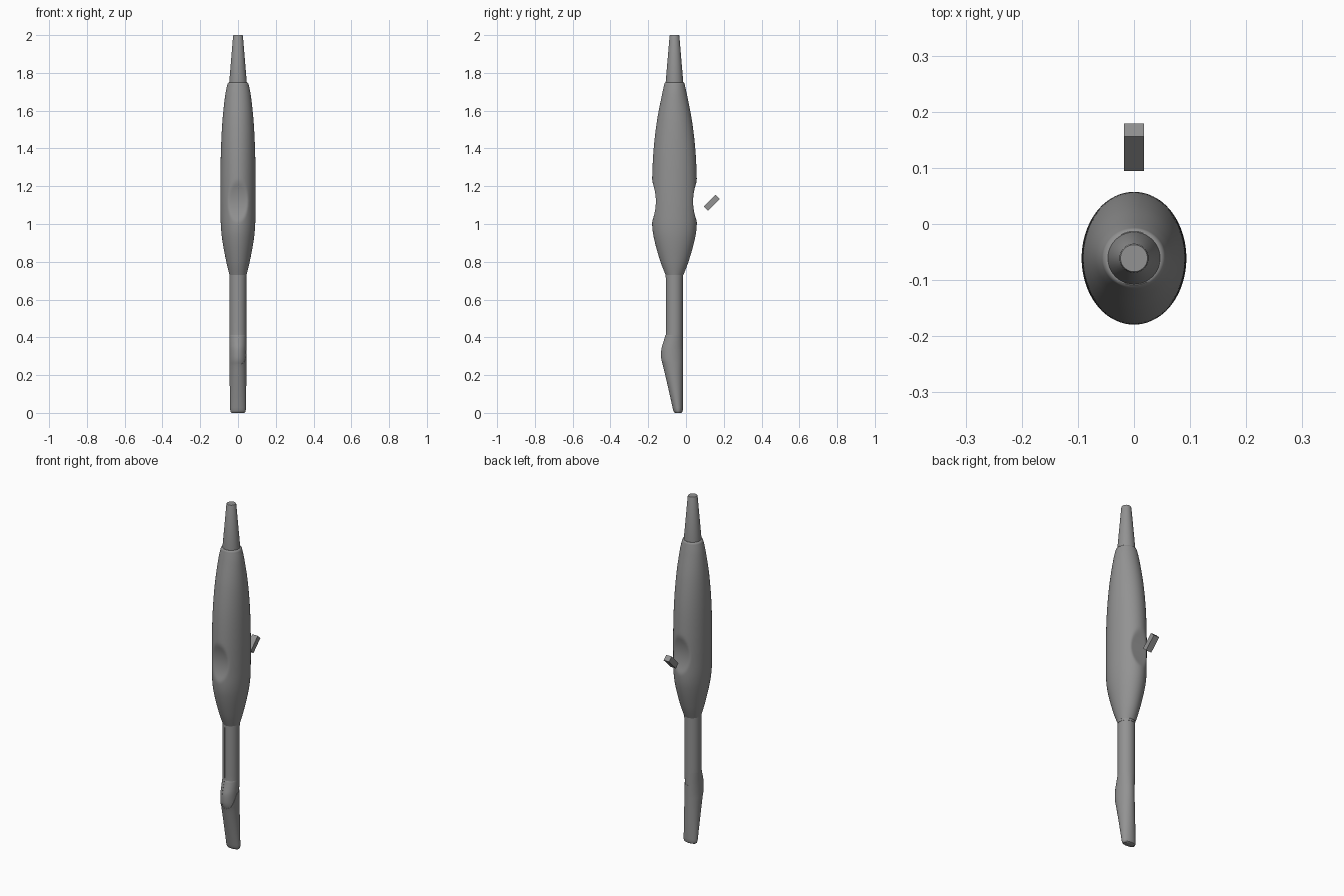
import bpy, bmesh, math
from mathutils import Matrix

if "Cube" in bpy.data.objects:
    bpy.data.objects.remove(bpy.data.objects["Cube"])

CY = -0.061  # centre line of the handle
GREY = bpy.data.materials.new("dark_grey")
GREY.diffuse_color = (0.29, 0.29, 0.29, 1)
GREY.use_nodes = True
GREY.node_tree.nodes["Principled BSDF"].inputs["Base Color"].default_value = GREY.diffuse_color


def smooth_rows(rows, steps):
    """Catmull-Rom subdivision of section rows."""
    out = []
    for i in range(len(rows) - 1):
        a, b = rows[max(i - 1, 0)], rows[i]
        c, d = rows[i + 1], rows[min(i + 2, len(rows) - 1)]
        for k in range(steps):
            t = k / steps
            out.append([0.5 * (2*q + (r - p)*t + (2*p - 5*q + 4*r - s)*t*t
                               + (3*q - p - 3*r + s)*t**3)
                        for p, q, r, s in zip(a, b, c, d)])
    out.append(list(rows[-1]))
    return out


def shade(ob, angle=35):
    bpy.ops.object.select_all(action='DESELECT')
    ob.select_set(True)
    bpy.context.view_layer.objects.active = ob
    bpy.ops.object.shade_smooth_by_angle(angle=math.radians(angle))


def finish(name, bm):
    bmesh.ops.recalc_face_normals(bm, faces=bm.faces)
    me = bpy.data.meshes.new(name)
    bm.to_mesh(me)
    bm.free()
    me.materials.append(GREY)
    ob = bpy.data.objects.new(name, me)
    bpy.context.collection.objects.link(ob)
    shade(ob)
    return ob


def loft(name, rows, n=64, warp=None):
    """Skin elliptical sections (z, front y, back y, half width)."""
    bm = bmesh.new()
    rings = []
    for z, y0, y1, rx in rows:
        ring = []
        for k in range(n):
            a = 2 * math.pi * k / n
            p = (rx * math.cos(a), (y0 + y1) / 2 + (y1 - y0) / 2 * math.sin(a), z)
            ring.append(bm.verts.new(warp(*p) if warp else p))
        rings.append(ring)
    for a, b in zip(rings, rings[1:]):
        for k in range(n):
            j = (k + 1) % n
            bm.faces.new((a[k], a[j], b[j], b[k]))
    bm.faces.new(rings[0][::-1])
    bm.faces.new(rings[-1])
    return finish(name, bm)


# Handle body with a soft-edged thumb scoop pressed into the front and back
def scoop(x, y, z):
    d = y - CY
    a, limit, k = abs(d), 0.0985 + 1.8 * (z - 1.12) ** 2, 0.005
    h = max(k - abs(a - limit), 0) / k
    return (x, CY + math.copysign(max(min(a, limit) - h * h * k / 4 * (a > k), 0), d), z)


profile = [(0.73, .047, .045), (0.80, .074, .062), (0.90, .103, .081),
           (0.98, .117, .090), (1.08, .1185, .093), (1.24, .118, .093),
           (1.40, .110, .090), (1.55, .092, .082), (1.68, .067, .068), (1.74, .054, .056)]
body_rows = [(z, CY - ry, CY + ry, rx) for z, ry, rx in smooth_rows(profile, 10)]
body_rows += [(1.746, CY - .052, CY + .052, .053), (1.749, CY - .048, CY + .048, .048)]
loft("handle_body", body_rows, n=96, warp=scoop)

# Tapered cable strain relief
loft("strain_relief", [(z, CY - r, CY + r, r) for z, r in
     [(1.74, .0465), (1.75, .0465), (1.995, .026), (2.0, .024)]], n=48)

# Probe shell: rounded tip, front swelling and straight shaft
tip = [(0, -.058, -.026, .034), (.004, -.064, -.020, .038), (.014, -.068, -.017, .041)]
stem = [(.014, -.068, -.017, .041), (.10, -.087, -.016, .043), (.20, -.110, -.016, .0445),
        (.25, -.122, -.016, .045), (.275, -.130, -.016, .045), (.30, -.133, -.016, .045),
        (.34, -.131, -.016, .045), (.375, -.121, -.016, .045), (.41, -.111, -.016, .045),
        (.44, -.108, -.016, .045), (.735, -.108, -.016, .045)]
rows = smooth_rows(stem, 4)
shell = loft("probe_shell", tip + rows[1:])

# Inset cover fills the opening of the shell
t = .0012
loft("shaft_cover", [(z, y0 + t, y1 - t, rx - t) for z, y0, y1, rx in rows if z > .19])

# Opening cut from the right side of the shell, with a slanted lower edge
bm = bmesh.new()
outline = [(.1, .34), (-.068, .337), (-.078, .33), (-.112, .266), (-.122, .258),
           (-.2, .258), (-.2, .718), (.1, .718)]
face = bm.faces.new([bm.verts.new((-.011, y, z)) for y, z in outline])
side = bmesh.ops.extrude_face_region(bm, geom=[face])
bmesh.ops.translate(bm, vec=(.15, 0, 0),
                    verts=[v for v in side["geom"] if isinstance(v, bmesh.types.BMVert)])
cutter = finish("opening_cutter", bm)
cutter.hide_render = True
mod = shell.modifiers.new("opening", 'BOOLEAN')
mod.object, mod.operation, mod.solver = cutter, 'DIFFERENCE', 'EXACT'
bpy.context.view_layer.objects.active = shell
bpy.ops.object.modifier_apply(modifier="opening")
bpy.data.objects.remove(cutter)
shade(shell)

# Separate tilted key block behind the scoop
bm = bmesh.new()
bmesh.ops.create_cube(bm, size=1, matrix=Matrix.Translation((0, .1365, 1.112))
                      @ Matrix.Rotation(math.radians(45), 4, 'X')
                      @ Matrix.Diagonal((.035, .088, .032, 1)))
finish("key_block", bm)
